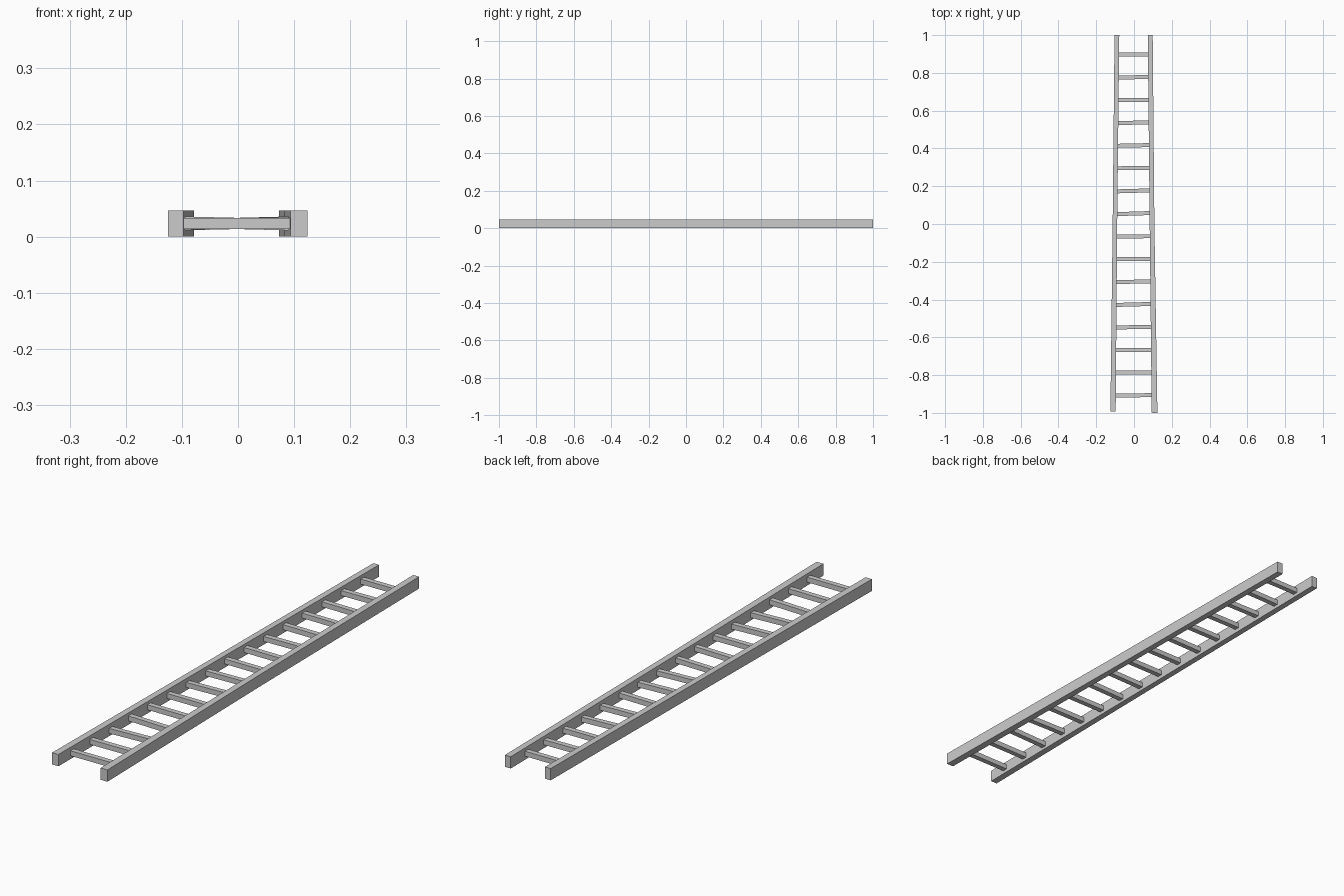
import bpy, bmesh, math, random
from mathutils import Matrix

if "Cube" in bpy.data.objects:
    bpy.data.objects.remove(bpy.data.objects["Cube"])

random.seed(4)
HEIGHT = 0.047


def finish(bm, name):
    bmesh.ops.recalc_face_normals(bm, faces=bm.faces[:])
    me = bpy.data.meshes.new(name)
    bm.to_mesh(me)
    bm.free()
    ob = bpy.data.objects.new(name, me)
    bpy.context.collection.objects.link(ob)
    return ob


def rail(name, stations):
    """Sweep a rectangular section through (y, x_min, x_max) stations."""
    bm = bmesh.new()
    rings = [[bm.verts.new((x, y, z)) for x, z in
              ((a, 0), (b, 0), (b, HEIGHT), (a, HEIGHT))]
             for y, a, b in stations]
    for r, s in zip(rings, rings[1:]):
        for i in range(4):
            j = (i + 1) % 4
            bm.faces.new((r[i], r[j], s[j], s[i]))
    bm.faces.new(rings[0])
    bm.faces.new(rings[-1])
    return finish(bm, name)


# Side rails, converging slightly toward the far end
rail("left_rail", [(-0.993, -0.125, -0.097), (0, -0.113, -0.089), (1, -0.103, -0.078)])
rail("right_rail", [(-1, 0.094, 0.124), (0, 0.083, 0.108), (1, 0.073, 0.099)])

# Rungs: square bars, each slightly crooked, shortened with the taper
COUNT = 16
for i in range(COUNT):
    y = -0.907 + i * 1.804 / (COUNT - 1)
    length = 0.196 - 0.019 * (y + 1)
    bm = bmesh.new()
    bmesh.ops.create_cube(bm, size=1, matrix=Matrix.Diagonal((length, 0.021, 0.02, 1)))
    yaw = random.uniform(0.0, 0.035)
    roll = 0 if i == 0 else random.uniform(-0.03, 0.03)
    bm.transform(Matrix.Translation((-0.002, y, 0.0235))
                 @ Matrix.Rotation(yaw, 4, 'Z') @ Matrix.Rotation(roll, 4, 'Y'))
    finish(bm, f"rung_{i + 1:02d}")
